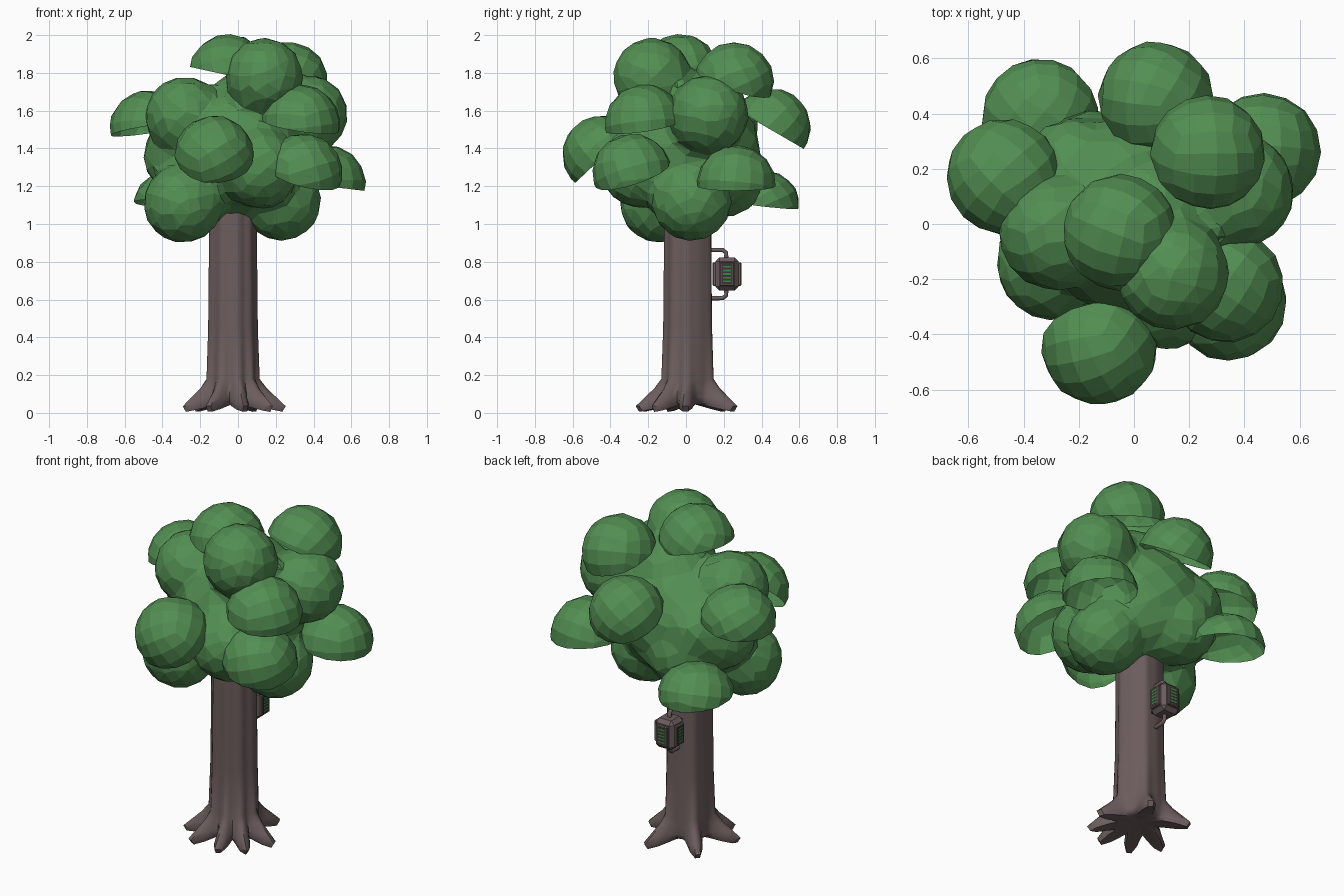
import bpy, bmesh, math, random
from mathutils import Vector, Matrix, Euler

if "Cube" in bpy.data.objects:
    bpy.data.objects.remove(bpy.data.objects["Cube"])

random.seed(4)


def material(name, rgb):
    m = bpy.data.materials.new(name)
    m.diffuse_color = (*rgb, 1)
    m.use_nodes = True
    m.node_tree.nodes["Principled BSDF"].inputs["Base Color"].default_value = m.diffuse_color
    return m


LEAF = material("leaf green", (0.085, 0.27, 0.085))
BARK = material("bark brown", (0.15, 0.108, 0.108))
DARK = material("dark panel", (0.045, 0.035, 0.035))
GLOW = material("stripe green", (0.05, 0.22, 0.06))


def make(name, bm, mat):
    bmesh.ops.recalc_face_normals(bm, faces=bm.faces[:])
    me = bpy.data.meshes.new(name)
    bm.to_mesh(me)
    bm.free()
    me.materials.append(mat)
    ob = bpy.data.objects.new(name, me)
    bpy.context.collection.objects.link(ob)
    return ob


def add_blob(bm, c, r, jitter=0.0):
    """Faceted ball: a subdivided cube pushed out to a sphere, randomly turned."""
    b = bmesh.new()
    bmesh.ops.create_cube(b, size=2)
    bmesh.ops.subdivide_edges(b, edges=b.edges[:], cuts=3, use_grid_fill=True)
    rot = Euler([random.uniform(0, 3) for _ in range(3)]).to_matrix()
    size = Vector(r if isinstance(r, tuple) else (r, r, r))
    for v in b.verts:
        p = Vector([math.tan(k * math.pi / 4) for k in v.co]).normalized()
        p = rot @ p * (1 + random.uniform(-jitter, jitter))
        v.co = Vector(c) + p * size
    me = bpy.data.meshes.new("tmp")
    b.to_mesh(me)
    b.free()
    bm.from_mesh(me)
    bpy.data.meshes.remove(me)


# Canopy core: overlapping balls fused and reduced to flat facets
core = bmesh.new()
for c, r in [((0, 0.03, 1.38), (0.37, 0.37, 0.36)),
             ((0.06, 0.04, 1.60), 0.23),
             ((0.14, -0.18, 1.78), 0.21),
             ((-0.28, -0.03, 1.57), 0.215),
             ((-0.29, 0.10, 1.36), 0.215),
             ((-0.29, -0.14, 1.11), 0.215),
             ((0.23, 0.03, 1.12), 0.215),
             ((0.37, 0.12, 1.58), 0.215),
             ((0.11, -0.24, 1.30), 0.22),
             ((-0.14, 0.20, 1.25), 0.22),
             ((-0.22, 0.21, 1.40), 0.18)]:
    add_blob(core, c, r)
core = make("canopy_core", core, LEAF)
m = core.modifiers.new("fuse", 'REMESH')
m.mode = 'VOXEL'
m.voxel_size = 0.03
m = core.modifiers.new("blend", 'SMOOTH')
m.iterations = 4
m = core.modifiers.new("facets", 'DECIMATE')
m.ratio = 0.12
m = core.modifiers.new("merge_facets", 'DECIMATE')
m.decimate_type = 'DISSOLVE'
m.angle_limit = math.radians(9)

# Leaf domes: open half shells around the core (centre, outward direction, height)
for i, (c, n, h) in enumerate([((-0.05, -0.03, 1.797), (0.22, 0, 1), 1),
                               ((0.265, 0.255, 1.755), (0.2, 0.3, 0.9), 1),
                               ((-0.47, 0.17, 1.51), (-0.15, 0.1, 1), 0.94),
                               ((0.08, 0.45, 1.51), (0, 0.5, 0.86), 1),
                               ((0.33, -0.22, 1.53), (0.15, -0.15, 0.97), 1),
                               ((-0.125, -0.445, 1.365), (0, -0.68, 0.72), 1),
                               ((0.345, -0.285, 1.27), (0.25, -0.3, 0.9), 1),
                               ((0.465, 0.265, 1.21), (0.12, 0, 1), 1),
                               ((-0.34, 0.39, 1.115), (0.05, 0.12, 1), 0.82)]):
    bm = bmesh.new()
    add_blob(bm, c, (0.211, 0.211, 0.209 * h), 0.012)
    n = Vector(n).normalized()
    bmesh.ops.bisect_plane(bm, geom=bm.verts[:] + bm.edges[:] + bm.faces[:],
                           plane_co=Vector(c) - n * 0.01, plane_no=n,
                           clear_inner=True)
    make(f"leaf_dome_{i + 1}", bm, LEAF)

# Trunk: lofted star section whose lobes spread into roots
ROOTS = [64, 135, 203, 243, 284, 318, 356]
SEG = 60


def lobe(deg):
    d = min(abs((deg - a + 180) % 360 - 180) for a in ROOTS)
    return math.exp(-(d / 13) ** 2)


bm = bmesh.new()
rings = []
# z at valley, z at tip, valley radius, tip radius
for zv, zt, rv, rt in [(0.045, 0.005, 0.10, 0.270), (0.06, 0.035, 0.126, 0.288),
                       (0.085, 0.075, 0.131, 0.245), (0.13, 0.13, 0.131, 0.185),
                       (0.18, 0.18, 0.130, 0.146), (0.45, 0.45, 0.125, 0.136),
                       (0.85, 0.85, 0.121, 0.132), (1.2, 1.2, 0.120, 0.130)]:
    ring = []
    for s in range(SEG):
        deg = s * 360 / SEG
        w, a = lobe(deg), math.radians(deg)
        r = rv + (rt - rv) * w
        ring.append(bm.verts.new((-0.03 + r * math.cos(a), 0.012 + r * math.sin(a),
                                  zv + (zt - zv) * w)))
    rings.append(ring)
for lo, hi in zip(rings, rings[1:]):
    for s in range(SEG):
        t = (s + 1) % SEG
        bm.faces.new((lo[s], lo[t], hi[t], hi[s]))
bm.faces.new(rings[-1])
hub = bm.verts.new((-0.03, 0.012, 0.06))
for s in range(SEG):
    bm.faces.new((hub, rings[0][(s + 1) % SEG], rings[0][s]))
trunk = make("trunk", bm, BARK)
bpy.context.view_layer.objects.active = trunk
trunk.select_set(True)
bpy.ops.object.shade_smooth_by_angle(angle=math.radians(50))

# Lantern hung on the back of the trunk
LX, LY, LZ = -0.04, 0.217, 0.735


def box(name, c, size, mat, bevel=0.0, turn=0.0):
    bm = bmesh.new()
    bmesh.ops.create_cube(bm, size=1)
    for v in bm.verts:
        v.co = v.co * Vector(size)
    if bevel:
        bmesh.ops.bevel(bm, geom=bm.edges[:], offset=bevel, segments=1,
                        affect='EDGES')
    place = Matrix.Translation((LX, LY, LZ)) @ Matrix.Rotation(turn, 4, 'Z')
    bm.transform(place @ Matrix.Translation(c))
    return make(name, bm, mat)


box("lantern_body", (0, 0, 0), (0.124, 0.124, 0.176), BARK, 0.022)
for i in range(4):
    t = i * math.pi / 2
    box(f"lantern_frame_{i}", (0.062, 0, 0), (0.028, 0.078, 0.124), BARK, 0.005, t)
    box(f"lantern_panel_{i}", (0.0745, 0, 0), (0.005, 0.056, 0.104), DARK, 0, t)
    for k in range(5):
        box(f"lantern_stripe_{i}_{k}", (0.0755, 0, (k - 2) * 0.019),
            (0.004, 0.042, 0.009), GLOW, 0, t)

# Bent brackets above and below the lantern
for name, s in (("upper_bracket", 1), ("lower_bracket", -1)):
    cu = bpy.data.curves.new(name, 'CURVE')
    cu.dimensions = '3D'
    cu.bevel_depth = 0.013
    cu.bevel_resolution = 1
    cu.use_fill_caps = True
    sp = cu.splines.new('POLY')
    pts = [(0.10, 0.128), (0.195, 0.128), (0.213, 0.112), (0.213, 0.075)]
    sp.points.add(len(pts) - 1)
    for p, (y, z) in zip(sp.points, pts):
        p.co = (LX, y, LZ + s * z, 1)
    cu.materials.append(BARK)
    bpy.context.collection.objects.link(bpy.data.objects.new(name, cu))
